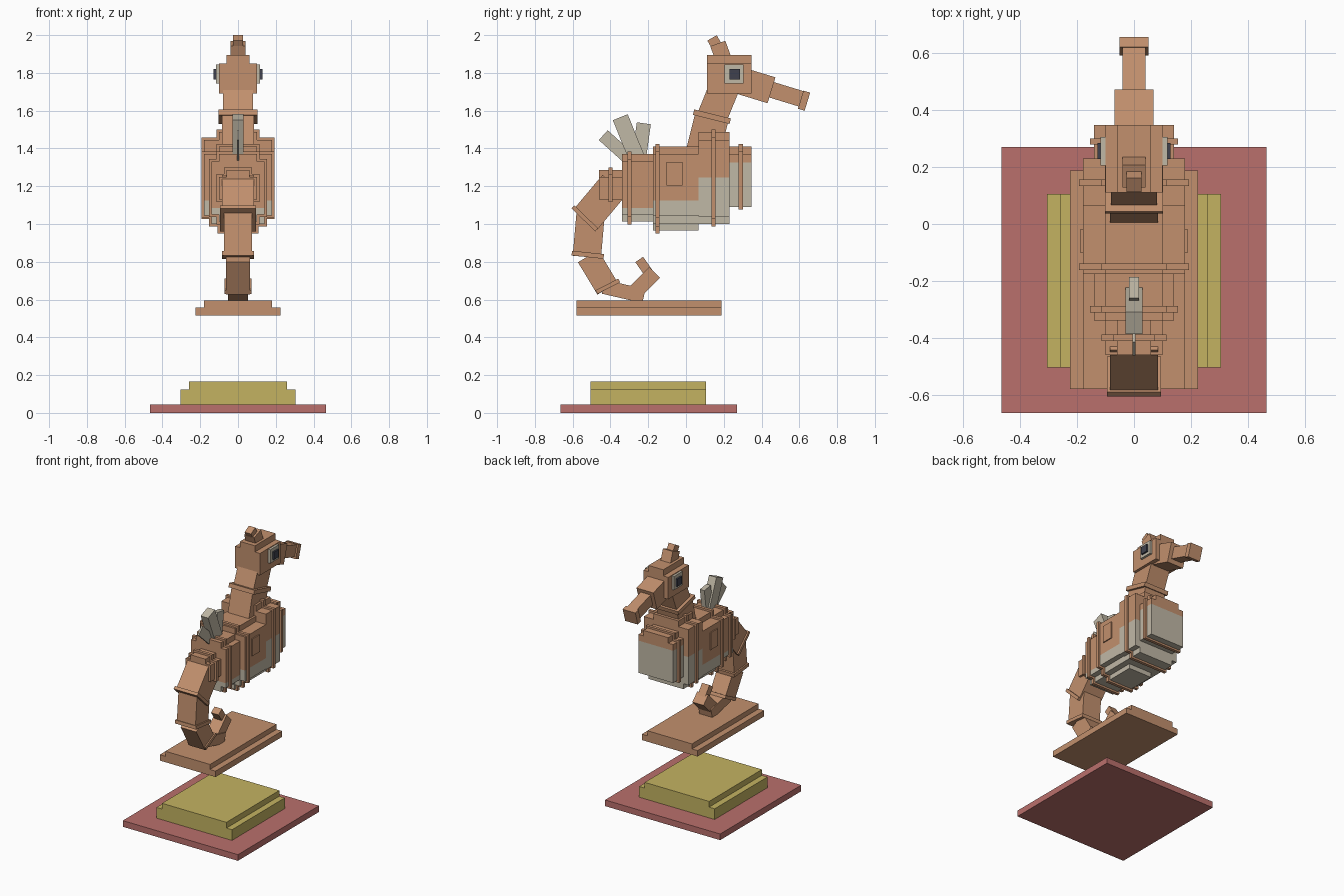
import bpy, bmesh
from math import radians
from mathutils import Matrix, Vector

cube = bpy.data.objects.get("Cube")
if cube:
    bpy.data.objects.remove(cube, do_unlink=True)


def material(name, rgb):
    m = bpy.data.materials.new(name)
    m.use_nodes = True
    m.diffuse_color = (*rgb, 1)
    m.node_tree.nodes["Principled BSDF"].inputs["Base Color"].default_value = (*rgb, 1)
    return m


TAN = material("tan", (0.54, 0.28, 0.155))
CREAM = material("cream", (0.53, 0.48, 0.38))
OLIVE = material("olive_yellow", (0.55, 0.45, 0.12))
RED = material("dusty_red", (0.49, 0.16, 0.15))
DARK = material("dark_slate", (0.05, 0.053, 0.075))


def finish(name, bm, *mats):
    bmesh.ops.recalc_face_normals(bm, faces=bm.faces)
    mesh = bpy.data.meshes.new(name)
    bm.to_mesh(mesh)
    bm.free()
    for m in mats:
        mesh.materials.append(m)
    obj = bpy.data.objects.new(name, mesh)
    bpy.context.collection.objects.link(obj)
    return obj


def block(name, y, z, sy, sz, half, angle=0, mat=TAN, x=0):
    """Box centred at (x, y, z), tilted in the side plane."""
    bm = bmesh.new()
    bmesh.ops.create_cube(bm, size=1, matrix=(
        Matrix.Translation((x, y, z)) @ Matrix.Rotation(radians(angle), 4, "X")
        @ Matrix.Diagonal((2 * half, sy, sz, 1))))
    return finish(name, bm, mat)


def span(name, y0, y1, z0, z1, half, mat=TAN):
    return block(name, (y0 + y1) / 2, (z0 + z1) / 2, y1 - y0, z1 - z0, half, 0, mat)


def stepped(name, y0, y1, layers, top, split=None, grow=0):
    """Stepped cross-section; layers are (bottom z, half width) going up."""
    bounds = [z for z, w in layers] + [top]
    middle = max(range(len(layers)), key=lambda i: layers[i][1])
    # growing moves lower edges down and upper edges up
    bounds = [z - grow if i <= middle else z + grow for i, z in enumerate(bounds)]
    right = []
    for i, (z, w) in enumerate(layers):
        right += [(w + grow, bounds[i]), (w + grow, bounds[i + 1])]
    outline = right + [(-x, z) for x, z in reversed(right)]
    bm = bmesh.new()
    face = bm.faces.new([bm.verts.new((x, y0, z)) for x, z in outline])
    ext = bmesh.ops.extrude_face_region(bm, geom=[face])
    bmesh.ops.translate(bm, vec=Vector((0, y1 - y0, 0)),
                        verts=[g for g in ext["geom"] if isinstance(g, bmesh.types.BMVert)])
    if split:
        # pale belly below the split height
        bmesh.ops.bisect_plane(bm, geom=bm.verts[:] + bm.edges[:] + bm.faces[:],
                               plane_co=(0, 0, split), plane_no=(0, 0, 1))
        for f in bm.faces:
            f.material_index = int(f.calc_center_median().z < split)
    return finish(name, bm, TAN, CREAM)


# Stacked base
span("ground_plate", -0.665, 0.27, 0, 0.045, 0.465, RED)
span("plinth_lower", -0.505, 0.105, 0.045, 0.123, 0.305, OLIVE)
span("plinth_upper", -0.505, 0.105, 0.123, 0.165, 0.26, OLIVE)
span("stand_lower", -0.58, 0.188, 0.515, 0.558, 0.225)
span("stand_upper", -0.58, 0.188, 0.558, 0.595, 0.18)

# Body segments, each with a raised ring
segments = [
    ("rump", -0.46, -0.34, -0.40, [(1.13, 0.1), (1.25, 0.06)], 1.285, None),
    ("rear_body", -0.34, -0.175, -0.30,
     [(1.012, 0.1), (1.05, 0.14), (1.33, 0.1)], 1.37, 1.085),
    ("mid_body", -0.175, 0.065, -0.15,
     [(0.965, 0.095), (1.0, 0.14), (1.045, 0.18), (1.37, 0.1)], 1.41, 1.125),
    ("chest", 0.065, 0.23, 0.145,
     [(1.0, 0.14), (1.04, 0.18), (1.445, 0.1)], 1.487, 1.245),
    ("breast", 0.23, 0.348, 0.29, [(1.09, 0.14), (1.37, 0.1)], 1.41, 1.325),
]
for name, y0, y1, ring, layers, top, split in segments:
    stepped(name, y0, y1, layers, top, split)
    stepped(name + "_ring", ring - 0.011, ring + 0.011, layers, top, None, 0.014)

# Side panels and eyes, mirrored
for side, s in (("left", 1), ("right", -1)):
    block(side + "_side_panel", -0.06, 1.267, 0.085, 0.125, 0.005, 0, TAN, s * 0.183)
    block(side + "_eye_plate", 0.255, 1.795, 0.1, 0.1, 0.011, 0, CREAM, s * 0.106)
    block(side + "_pupil", 0.257, 1.793, 0.056, 0.056, 0.012, 0, DARK, s * 0.117)

# Neck and head
block("lower_neck", 0.105, 1.44, 0.18, 0.26, 0.085, -14)
block("neck_collar", 0.137, 1.568, 0.2, 0.03, 0.102, -14)
block("upper_neck", 0.166, 1.634, 0.16, 0.22, 0.08, -22)
span("head", 0.11, 0.348, 1.69, 1.85, 0.1)
span("head_top", 0.11, 0.348, 1.85, 1.895, 0.06)
block("crest_lower", 0.182, 1.918, 0.085, 0.08, 0.04, 20)
block("crest_upper", 0.154, 1.957, 0.057, 0.065, 0.026, 30)

# Snout
block("snout_base", 0.338, 1.743, 0.24, 0.143, 0.068, -17)
block("snout_tube", 0.53, 1.687, 0.2, 0.085, 0.04, -17)
block("snout_tip", 0.625, 1.653, 0.037, 0.1, 0.051, -17)

# Back fin spines
block("rear_fin_spine", -0.36, 1.40, 0.07, 0.21, 0.006, 48, CREAM)
block("middle_fin_spine", -0.303, 1.454, 0.085, 0.24, 0.03, 22, CREAM)
block("front_fin_spine", -0.235, 1.449, 0.075, 0.17, 0.018, -8, CREAM)

# Curled tail
tail = [
    ("tail_root", -0.456, 1.115, 0.165, 0.24, 0.085, -40),
    ("tail_collar_upper", -0.536, 1.03, 0.175, 0.022, 0.095, -44),
    ("tail_upper", -0.515, 0.94, 0.15, 0.23, 0.075, -5),
    ("tail_collar_middle", -0.52, 0.837, 0.17, 0.025, 0.085, -6),
    ("tail_middle", -0.467, 0.744, 0.125, 0.2, 0.063, 31),
    ("tail_collar_lower", -0.414, 0.67, 0.135, 0.022, 0.072, 27),
    ("tail_lower", -0.33, 0.643, 0.22, 0.075, 0.052, -13),
    ("tail_curl", -0.219, 0.691, 0.15, 0.08, 0.045, 45),
    ("tail_tip", -0.219, 0.771, 0.05, 0.1, 0.03, 35),
]
for part in tail:
    block(*part)
